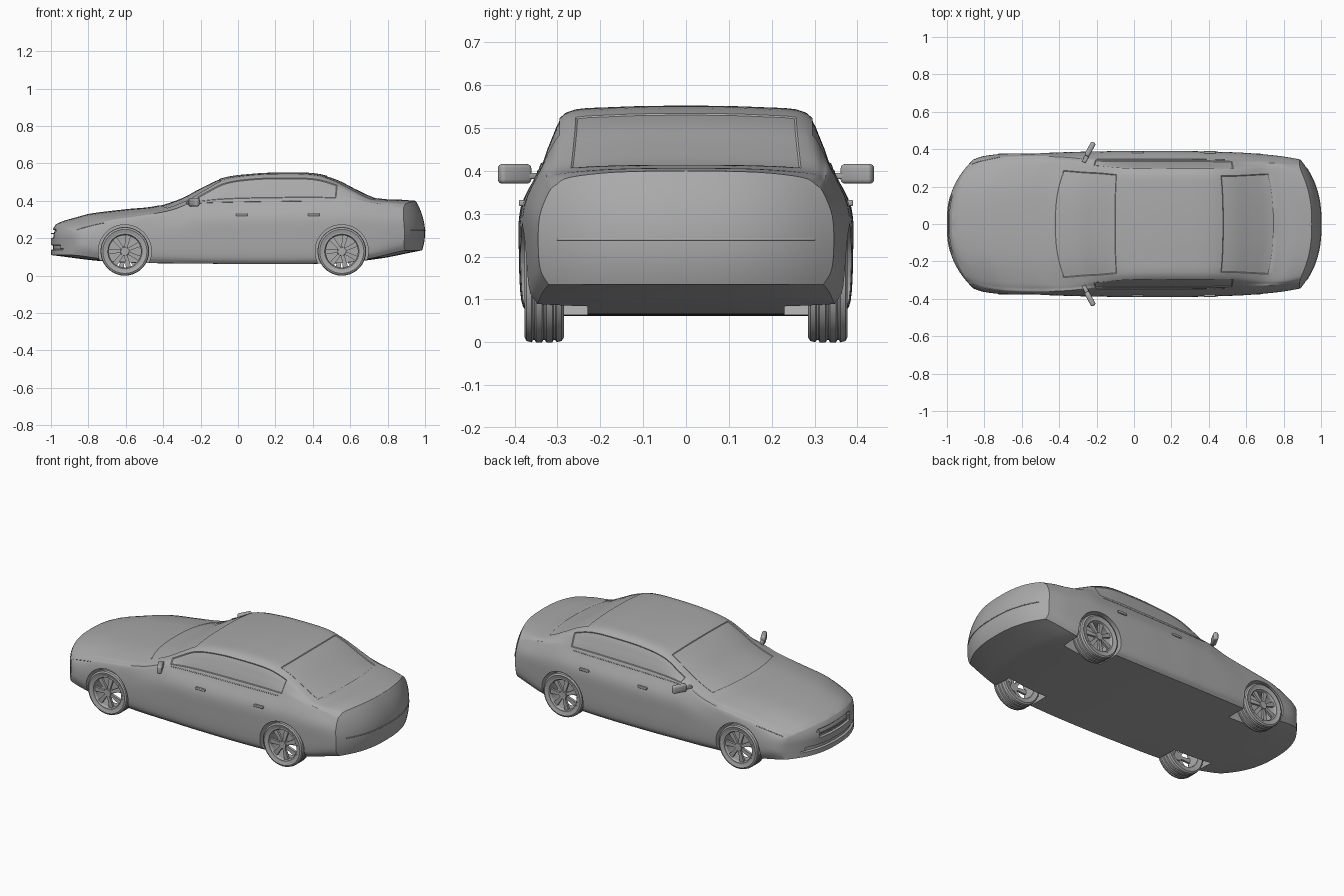
import bpy, bmesh, math
from mathutils import Matrix, Vector

if "Cube" in bpy.data.objects:
    bpy.data.objects.remove(bpy.data.objects["Cube"])

grey = bpy.data.materials.new("plain_grey")
grey.use_nodes = True
grey.diffuse_color = (0.4, 0.4, 0.4, 1)
grey.node_tree.nodes["Principled BSDF"].inputs["Base Color"].default_value = (0.4, 0.4, 0.4, 1)

# Body sections: x, crown z, top edge y, top edge z, belt y, belt z, half width
BODY = [
    (-1, .275, .26, .255, .33, .23, .345),
    (-.96, .295, .28, .272, .345, .25, .362),
    (-.8, .33, .3, .308, .36, .29, .377),
    (-.6, .355, .31, .336, .365, .317, .38),
    (-.44, .372, .31, .356, .36, .345, .385),
    (-.3, .417, .3, .402, .35, .383, .387),
    (-.2, .47, .295, .45, .346, .39, .388),
    (-.08, .523, .285, .505, .346, .393, .39),
    (.08, .545, .28, .53, .346, .396, .39),
    (.25, .552, .28, .536, .346, .398, .39),
    (.42, .546, .28, .53, .345, .4, .387),
    (.53, .515, .28, .5, .342, .4, .384),
    (.64, .46, .285, .45, .34, .4, .38),
    (.75, .414, .29, .405, .335, .385, .373),
    (.9, .406, .29, .392, .325, .365, .36),
    (1, .4, .27, .385, .32, .35, .345)]
FLOOR = [(-1, .11), (-.7, .075), (-.3, .065), (.5, .065), (.75, .09), (1, .135)]
SWEEP = [(-1, .18), (-.8, .13), (-.44, .1), (0, 0), (.5, -.03), (.75, -.07), (1, -.14)]


def interp(rows, x):
    """Smooth interpolation of rows keyed by their first value."""
    n = len(rows)
    i = max([0] + [k for k in range(n - 1) if rows[k][0] <= x])
    a, b = rows[i], rows[i + 1]
    before, after = rows[max(i - 1, 0)], rows[min(i + 2, n - 1)]
    h = b[0] - a[0]
    s = (x - a[0]) / h
    out = []
    for c in range(1, len(a)):
        ma = (b[c] - before[c]) / (b[0] - before[0]) * h
        mb = (after[c] - a[c]) / (after[0] - a[0]) * h
        d = b[c] - a[c]
        out.append(a[c] + s * ma + s * s * (3 * d - 2 * ma - mb) + s ** 3 * (ma + mb - 2 * d))
    return out


def warp(x, y, z):
    """Round the plan at both ends and rake the nose and tail."""
    sx = x + interp(SWEEP, x)[0] * (abs(y) / .38) ** 2.5
    if x > .8:
        sx -= .05 * ((z - .23) / .17) ** 2 * (x - .8) / .2
    if x < -.8 and z > .2:
        sx += .03 * ((z - .2) / .08) ** 2 * (-.8 - x) / .2
    return Vector((sx, y, z))


def half(x, t):
    """Half section: t = 0 crown, 2 roof edge, 4 belt, 8 sill."""
    zt, we, ze, ws, zs, w = interp(BODY, x)
    zb = interp(FLOOR, x)[0]
    mid = zt - .2 * (zt - ze)
    low = zb + .45 * (zs - zb)
    pts = [(-1, -.6 * we, mid), (0, 0, zt), (1, .6 * we, mid), (2, we, ze),
           (3, (we + ws) / 2 + .008, (ze + zs) / 2), (4, ws, zs),
           (5, w - .004, zs - .25 * (zs - zb)), (6, w, low),
           (7, .985 * w, zb + .035), (8, .93 * w, zb)]
    return interp(pts, t)


def grid(bm, f, nu, nv, tag=lambda u, v: 0):
    """Add a grid surface f(u, v) with u, v in 0..1."""
    vs = [[bm.verts.new(f(i / nu, j / nv)) for j in range(nv + 1)] for i in range(nu + 1)]
    for i in range(nu):
        for j in range(nv):
            face = bm.faces.new((vs[i][j], vs[i + 1][j], vs[i + 1][j + 1], vs[i][j + 1]))
            face.material_index = tag((i + .5) / nu, (j + .5) / nv)


def finish(name, bm, angle=30, merge=True):
    if merge:
        bmesh.ops.remove_doubles(bm, verts=bm.verts, dist=1e-5)
    bmesh.ops.recalc_face_normals(bm, faces=bm.faces)
    mesh = bpy.data.meshes.new(name)
    bm.to_mesh(mesh)
    bm.free()
    mesh.materials.append(grey)
    ob = bpy.data.objects.new(name, mesh)
    bpy.context.collection.objects.link(ob)
    smooth(ob, angle)
    return ob


def smooth(ob, angle):
    bpy.ops.object.select_all(action='DESELECT')
    ob.select_set(True)
    bpy.context.view_layer.objects.active = ob
    bpy.ops.object.shade_smooth_by_angle(angle=math.radians(angle))


def box(name, size, matrix, bevel):
    bm = bmesh.new()
    bmesh.ops.create_cube(bm, size=1, matrix=Matrix.Diagonal((*size, 1)))
    bmesh.ops.bevel(bm, geom=bm.edges[:], offset=bevel, segments=3, profile=.5, affect='EDGES')
    bm.transform(matrix)
    return finish(name, bm, 40)


def trim(name, points, radius):
    curve = bpy.data.curves.new(name, 'CURVE')
    curve.dimensions = '3D'
    curve.bevel_depth, curve.bevel_resolution = radius, 1
    line = curve.splines.new('POLY')
    line.points.add(len(points) - 1)
    for p, co in zip(line.points, points):
        p.co = (*co, 1)
    curve.materials.append(grey)
    bpy.context.collection.objects.link(bpy.data.objects.new(name, curve))


# Body shell: two sides, floor and end caps
bm = bmesh.new()
NX, NT, NC = 80, 32, 24


def glass_tag(u, v):
    x, t = 2 * u - 1, 8 * v
    if 2.25 < t < 3.75 and -.26 < x < .56:
        return 1
    if t < 1.75 and -.43 < x < -.1:
        return 2
    return 3 if t < 1.75 and .47 < x < .74 else 0


def cap(end):
    def f(u, v):
        y, z = half(end, 8 * u)
        return warp(end, y * (2 * v - 1), z)
    return f


def grille_tag(u, v):
    y, z = half(-1, 8 * u)
    y = abs(y * (2 * v - 1))
    if .2 < z < .25 and y < .15:
        return 4
    return 5 if .135 < z < .165 and y < .24 else 0


def floor(u, v):
    y, z = half(2 * u - 1, 8)
    return warp(2 * u - 1, y * (2 * v - 1), z)


for side in (1, -1):
    def shell(u, v):
        y, z = half(2 * u - 1, 8 * v)
        return warp(2 * u - 1, side * y, z)
    grid(bm, shell, NX, NT, glass_tag)
grid(bm, floor, NX, NC)
grid(bm, cap(-1), NT, NC, grille_tag)
grid(bm, cap(1), NT, NC)
bmesh.ops.remove_doubles(bm, verts=bm.verts, dist=1e-5)
bmesh.ops.recalc_face_normals(bm, faces=bm.faces)

# Recessed windows, grille and lower intake
for tag, depth in ((1, .004), (2, .003), (3, .003), (4, .012), (5, .012)):
    faces = [f for f in bm.faces if f.material_index == tag]
    bmesh.ops.inset_region(bm, faces=faces, thickness=.004, depth=-depth, use_even_offset=True)
for f in bm.faces:
    f.material_index = 0
body = finish("body", bm, merge=False)

# Wheel arches
AXLES = {"front": -.605, "rear": .555}
for axle, ax in AXLES.items():
    for side in (1, -1):
        cb = bmesh.new()
        bmesh.ops.create_cone(cb, cap_ends=True, segments=48, radius1=.142, radius2=.142, depth=.28,
                              matrix=Matrix.Translation((ax, side * .37, .13)) @ Matrix.Rotation(math.pi / 2, 4, 'X'))
        cutter = finish("arch_cutter", cb)
        mod = body.modifiers.new("arch", 'BOOLEAN')
        mod.operation, mod.solver, mod.object = 'DIFFERENCE', 'EXACT', cutter
        bpy.context.view_layer.objects.active = body
        bpy.ops.object.modifier_apply(modifier=mod.name)
        bpy.data.objects.remove(cutter)
smooth(body, 30)


# Wheels: grooved tyre, open rim, tapered spokes and hub
def lathe(bm, profile):
    loop = profile + profile[:1]

    def f(u, v):
        r, y = loop[round(v * (len(loop) - 1))]
        return (r * math.cos(math.tau * u), y, r * math.sin(math.tau * u))
    grid(bm, f, 40, len(profile))


tread = [(.098, -.04), (.118, -.046), (.127, -.041)]
for g in (-.024, 0, .024):
    tread += [(.13, g - .005), (.125, g - .002), (.125, g + .002), (.13, g + .005)]
tread += [(.127, .041), (.118, .046), (.098, .04)]
bm = bmesh.new()
lathe(bm, tread)
tyre = finish("tyre", bm)
bm = bmesh.new()
lathe(bm, [(.1, -.04), (.1, .041), (.092, .041), (.086, .03), (.09, -.04)])
for k in range(7):
    spoke = bmesh.ops.create_cube(bm, size=1)["verts"]
    for v in spoke:
        outer = v.co.x > 0
        v.co = Vector((.092 if outer else .012, v.co.y * .014 + (.026 if outer else .03),
                       v.co.z * (.028 if outer else .015)))
    bmesh.ops.rotate(bm, verts=spoke, matrix=Matrix.Rotation(math.tau * k / 7, 3, 'Y'))
bmesh.ops.create_cone(bm, cap_ends=True, segments=24, radius1=.026, radius2=.022, depth=.024,
                      matrix=Matrix.Translation((0, .03, 0)) @ Matrix.Rotation(-math.pi / 2, 4, 'X'))
rim = finish("rim", bm)
for axle, ax in AXLES.items():
    for side, label in ((1, "left"), (-1, "right")):
        for part in (tyre, rim):
            ob = bpy.data.objects.new(f"{axle}_{label}_{part.name}", part.data)
            ob.location = (ax, side * .331, .13)
            ob.rotation_euler.z = 0 if side > 0 else math.pi
            bpy.context.collection.objects.link(ob)
for part in (tyre, rim):
    bpy.data.objects.remove(part)

# Mirrors and door handles
for side, label in ((1, "left"), (-1, "right")):
    turn = Matrix.Rotation(-side * .5, 4, 'Z')
    box(label + "_mirror", (.028, .082, .046), Matrix.Translation((-.235, side * .4, .393)) @ turn, .01)
    box(label + "_mirror_arm", (.022, .05, .014), Matrix.Translation((-.258, side * .352, .388)) @ turn, .004)
    for door, x in (("front", .02), ("rear", .405)):
        box(f"{door}_{label}_handle", (.062, .014, .014), Matrix.Translation((x, side * .383, .325)), .004)

# Thin trim: bumper seam at the tail, grille bar, lamp edges and belt line
across = [k / 20 - 1 for k in range(41)]
trim("rear_bumper_seam", [warp(1, .3 * k, .24) for k in across], .003)
trim("grille_bar", [warp(-1, .145 * k, .225) for k in across], .004)
for side, label in ((1, "left"), (-1, "right")):
    def on_body(x, t):
        y, z = half(x, t)
        return warp(x, side * y, z)
    trim(label + "_belt_line", [on_body(-.25 + .02 * k, 4) for k in range(40)], .002)
    trim(label + "_headlamp_edge", [on_body(-.99 + .01 * k, 3.4 + .04 * k) for k in range(16)], .002)
